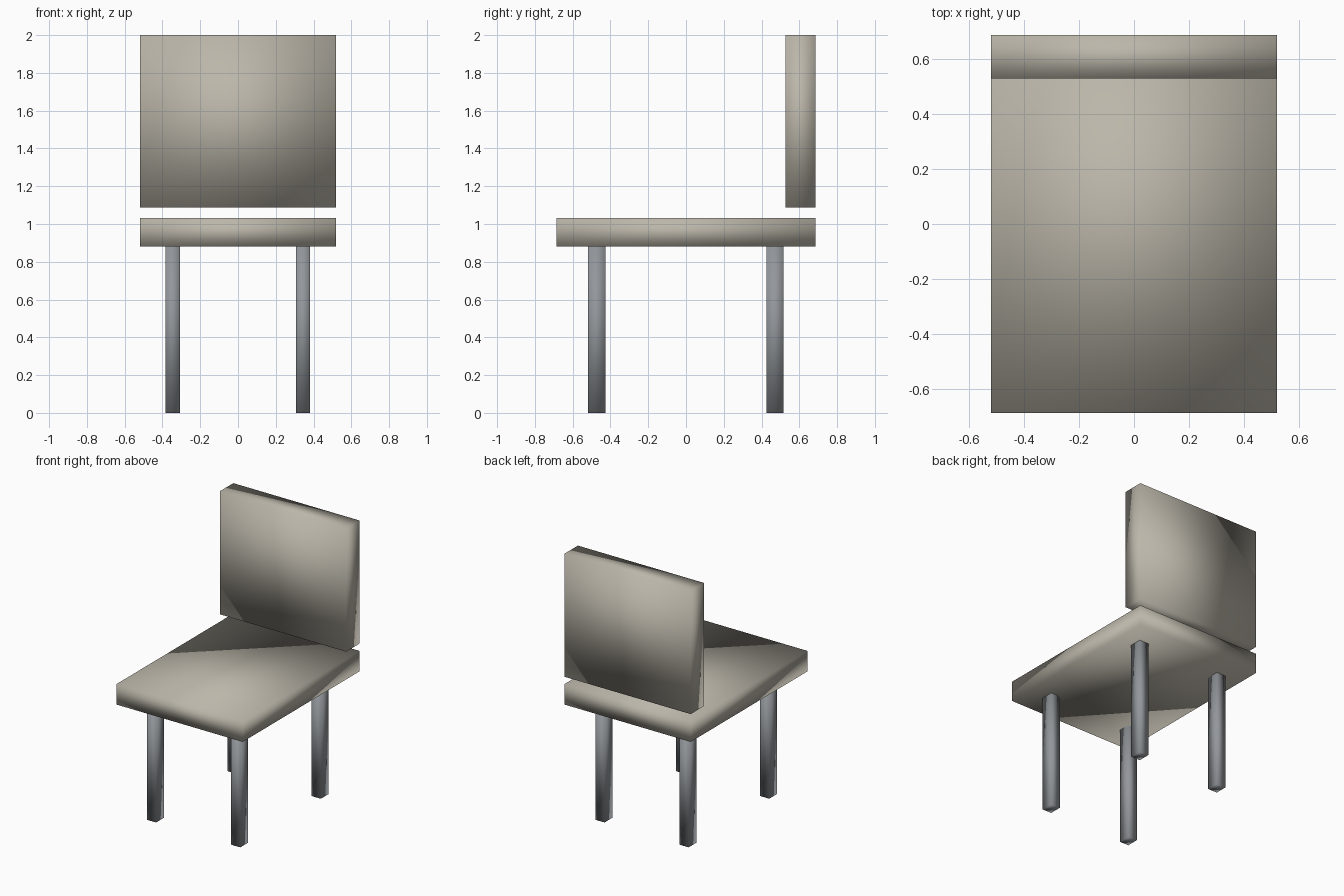
import bpy

if "Cube" in bpy.data.objects:
    bpy.data.objects.remove(bpy.data.objects["Cube"])


def material(name, rgb):
    m = bpy.data.materials.new(name)
    m.diffuse_color = (*rgb, 1)
    m.use_nodes = True
    m.node_tree.nodes["Principled BSDF"].inputs["Base Color"].default_value = m.diffuse_color
    return m


def box(name, lo, hi, mat):
    """Smooth-shaded box spanning two opposite corners."""
    centre = [(a + b) / 2 for a, b in zip(lo, hi)]
    bpy.ops.mesh.primitive_cube_add(size=1, location=centre)
    ob = bpy.context.object
    ob.name = name
    ob.scale = [b - a for a, b in zip(lo, hi)]
    bpy.ops.object.transform_apply(location=False, rotation=False, scale=True)
    bpy.ops.object.shade_smooth()
    ob.data.materials.append(mat)
    return ob


fabric = material("beige_fabric", (0.50, 0.47, 0.40))
metal = material("grey_metal", (0.29, 0.31, 0.33))

# Seat and floating backrest
box("seat", (-0.518, -0.685, 0.882), (0.518, 0.685, 1.033), fabric)
box("backrest", (-0.518, 0.527, 1.088), (0.518, 0.685, 2.0), fabric)

# Four legs
for y_name, y in (("front", -0.473), ("back", 0.471)):
    for x_name, x in (("left", -0.346), ("right", 0.344)):
        box(f"{y_name}_{x_name}_leg", (x - 0.038, y - 0.046, 0),
            (x + 0.038, y + 0.046, 0.882), metal)
